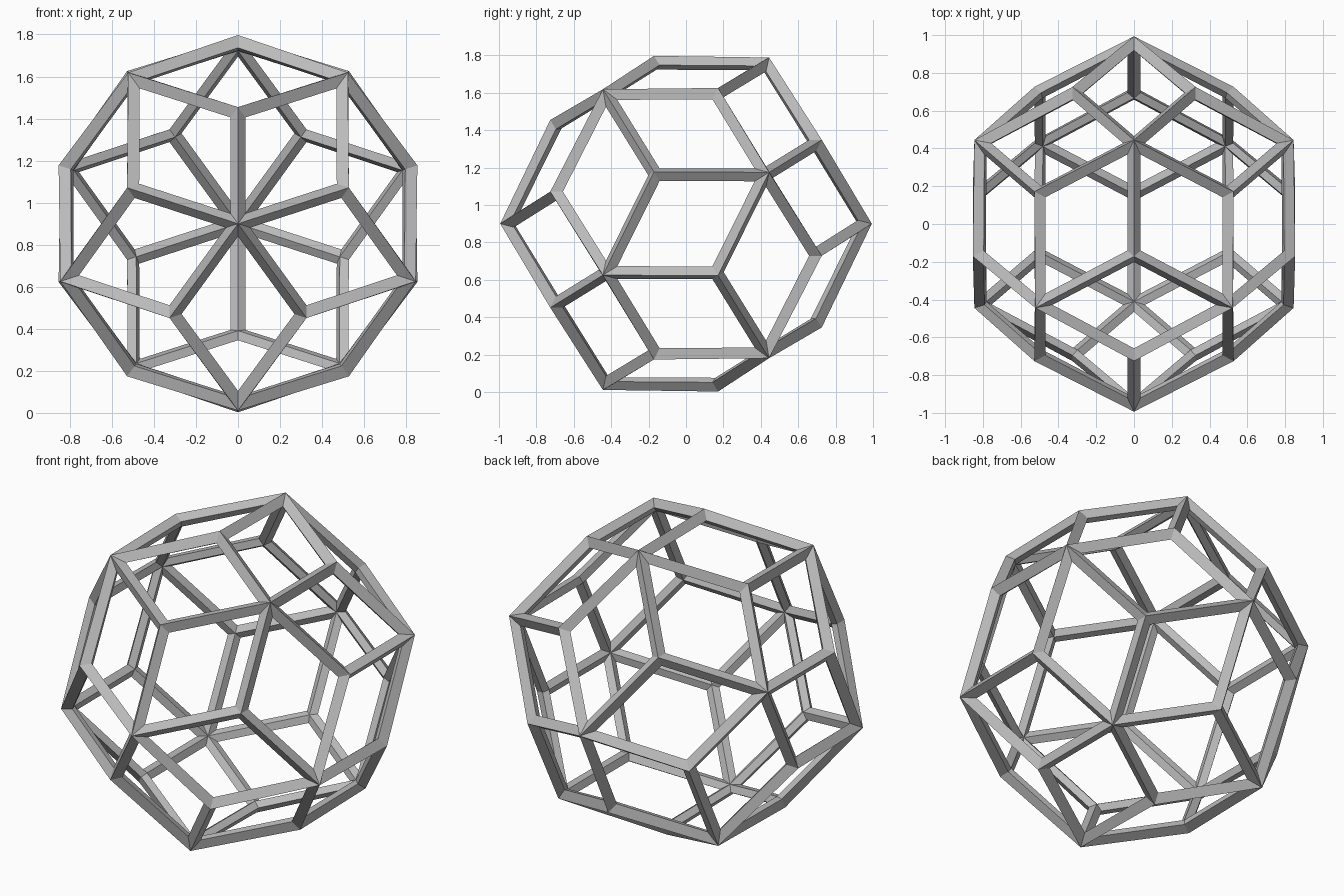
import bpy, bmesh, math
from mathutils import Vector
from itertools import combinations

if "Cube" in bpy.data.objects:
    bpy.data.objects.remove(bpy.data.objects["Cube"])

BAR = 0.075           # bar thickness
R_FIVE = 0.956        # radius of corners where five bars meet
R_THREE = 0.876       # radius of corners where three bars meet
CENTRE = Vector((0, 0, 0.9))


def ring(y, start):
    """Five unit directions around the y axis."""
    r = math.sqrt(1 - y * y)
    return [Vector((r * math.cos(math.radians(start + 72 * k)), y,
                    r * math.sin(math.radians(start + 72 * k)))) for k in range(5)]


# Front half of the corners, then mirrored through the centre
five = [Vector((0, -1, 0))] + ring(-1 / math.sqrt(5), -90)
three = ring(-0.79465, 90) + ring(-0.18759, 90)
five += [-v for v in five]
three += [-v for v in three]

# Thirty diamond faces: one across each pair of neighbouring five-bar corners
bm = bmesh.new()
vf = [bm.verts.new(v * R_FIVE) for v in five]
vt = [bm.verts.new(v * R_THREE) for v in three]
for a, b in combinations(range(12), 2):
    if five[a].dot(five[b]) > 0.4:
        mid = five[a] + five[b]
        c, d = sorted(range(20), key=lambda i: -three[i].dot(mid))[:2]
        bm.faces.new((vf[a], vt[c], vf[b], vt[d]))
bmesh.ops.recalc_face_normals(bm, faces=bm.faces[:])

mesh = bpy.data.meshes.new("diamond_lattice")
bm.to_mesh(mesh)
bm.free()
lattice = bpy.data.objects.new("diamond_lattice", mesh)
lattice.location = CENTRE
bpy.context.collection.objects.link(lattice)

# Turn every edge into a four-sided bar
wire = lattice.modifiers.new("bars", 'WIREFRAME')
wire.thickness = BAR
wire.offset = 0
wire.use_even_offset = True
wire.use_replace = True

# Single grey
grey = bpy.data.materials.new("grey")
grey.diffuse_color = (0.5, 0.5, 0.5, 1)
grey.use_nodes = True
grey.node_tree.nodes["Principled BSDF"].inputs["Base Color"].default_value = grey.diffuse_color
mesh.materials.append(grey)
